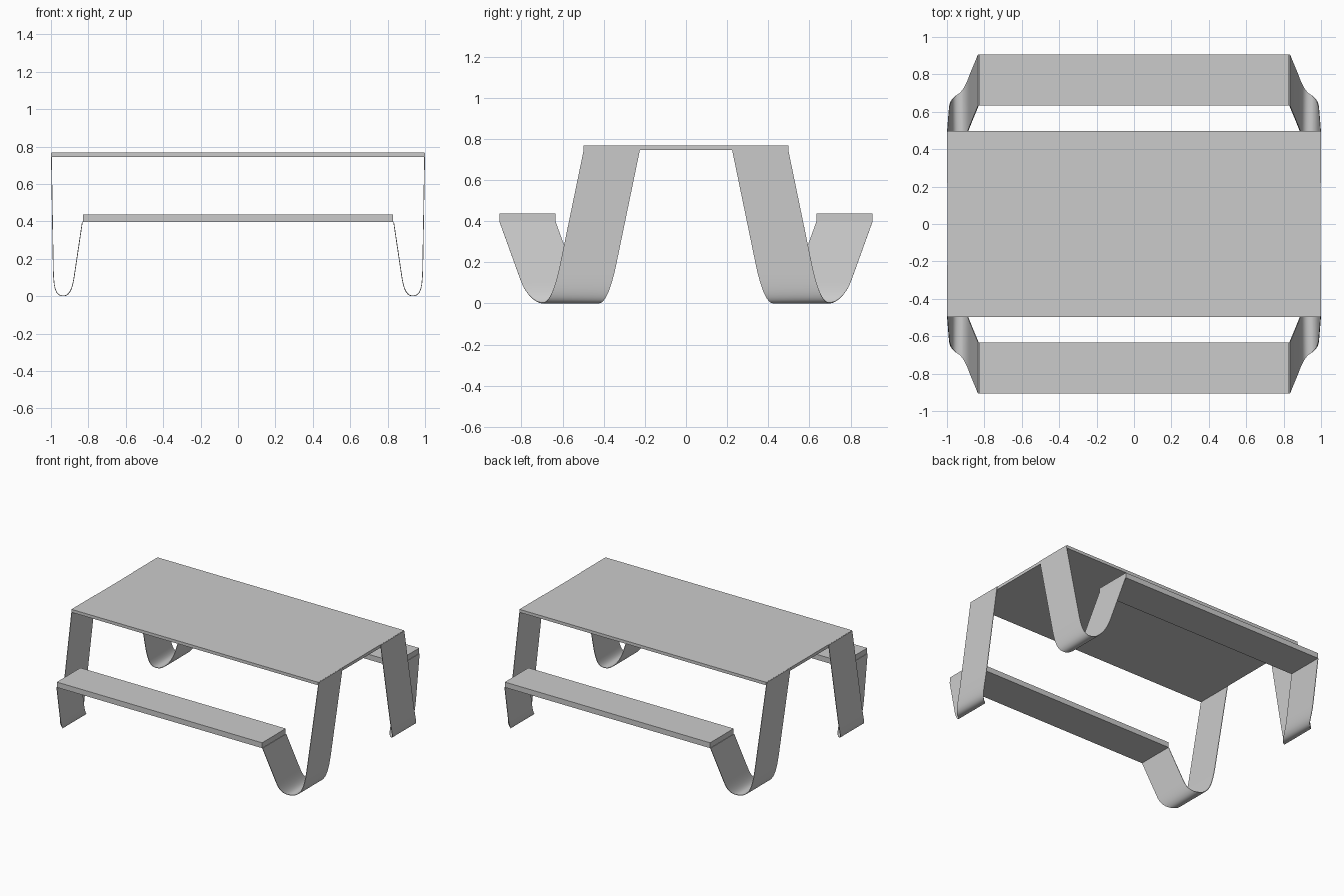
import bpy
from mathutils import Vector
from mathutils.geometry import interpolate_bezier

if "Cube" in bpy.data.objects:
    bpy.data.objects.remove(bpy.data.objects["Cube"])


def board(name, x, y0, y1, z0, z1):
    bpy.ops.mesh.primitive_cube_add(size=1, location=(0, (y0 + y1) / 2, (z0 + z1) / 2))
    ob = bpy.context.object
    ob.name = name
    ob.scale = (2 * x, y1 - y0, z1 - z0)
    bpy.ops.object.transform_apply(location=False, rotation=False, scale=True)
    return ob


# Table top and the two benches
board("table_top", 0.996, -0.497, 0.497, 0.745, 0.767)
board("front_bench", 0.83, -0.907, -0.634, 0.398, 0.437)
board("back_bench", 0.83, 0.634, 0.907, 0.398, 0.437)

# Inner edge of a bent leg strip: table end, U-shaped foot, bench end
top = Vector((1.0, 0.22, 0.766))
outer_bend = Vector((0.990, 0.343, 0.17))
foot = Vector((0.935, 0.425, 0.0))
inner_bend = Vector((0.873, 0.530, 0.11))
bench_end = Vector((0.83, 0.634, 0.398))

down = interpolate_bezier(outer_bend, outer_bend + Vector((-0.002, 0.025, -0.11)),
                          foot + Vector((0.05, -0.03, 0)), foot, 13)
up = interpolate_bezier(foot, foot + Vector((-0.037, 0.028, 0)),
                        inner_bend - (bench_end - inner_bend) * 0.25, inner_bend, 13)
path = [top] + down + up[1:] + [bench_end]

# Sweep the edge sideways into a strip
width = Vector((0, 0.273, 0))
verts = [p for q in path for p in (q, q + width)]
faces = [(2 * i, 2 * i + 2, 2 * i + 3, 2 * i + 1) for i in range(len(path) - 1)]
mesh = bpy.data.meshes.new("legs")
mesh.from_pydata(verts, [], faces)
legs = bpy.data.objects.new("legs", mesh)
bpy.context.collection.objects.link(legs)

# Sheet thickness, then mirror to all four corners
solid = legs.modifiers.new("thickness", 'SOLIDIFY')
solid.thickness = 0.004
solid.offset = -1
mirror = legs.modifiers.new("corners", 'MIRROR')
mirror.use_axis = (True, True, False)
mirror.use_mirror_merge = False

bpy.ops.object.select_all(action='DESELECT')
legs.select_set(True)
bpy.context.view_layer.objects.active = legs
bpy.ops.object.convert(target='MESH')
bpy.ops.object.shade_smooth_by_angle(angle=0.6)
